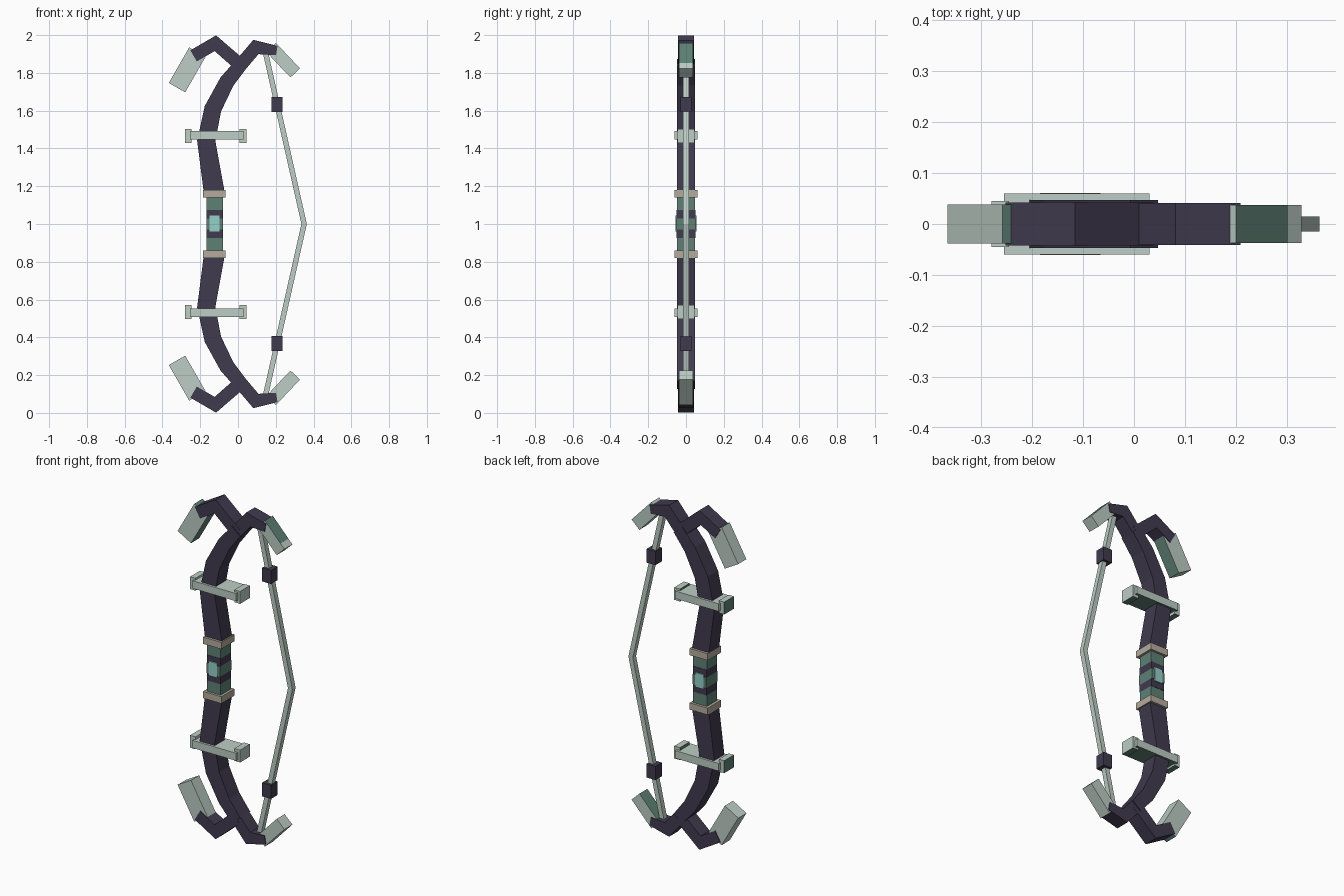
import bpy, bmesh
from mathutils import Vector

if "Cube" in bpy.data.objects:
    bpy.data.objects.remove(bpy.data.objects["Cube"])


def material(name, rgb):
    m = bpy.data.materials.new(name)
    m.use_nodes = True
    m.diffuse_color = (*rgb, 1)
    m.node_tree.nodes["Principled BSDF"].inputs["Base Color"].default_value = (*rgb, 1)
    return m


DARK = material("dark_violet", (0.052, 0.043, 0.078))
PALE = material("pale_sage", (0.51, 0.61, 0.56))
GREEN = material("deep_green", (0.114, 0.22, 0.178))
TAN = material("warm_tan", (0.46, 0.41, 0.34))
CYAN = material("light_cyan", (0.30, 0.63, 0.59))


def finish(name, bm, mat, accent=None, rule=None):
    """Turn a bmesh into a flat shaded object; faces matching the rule get the accent."""
    bmesh.ops.recalc_face_normals(bm, faces=bm.faces)
    bm.normal_update()
    mesh = bpy.data.meshes.new(name)
    mesh.materials.append(mat)
    if accent:
        mesh.materials.append(accent)
        for f in bm.faces:
            f.material_index = int(rule(f.normal, f.calc_center_median()))
    bm.to_mesh(mesh)
    bm.free()
    ob = bpy.data.objects.new(name, mesh)
    bpy.context.collection.objects.link(ob)
    return ob


def box(name, x, z, half_y, mat, accent=None, rule=None):
    """Block spanning x and z ranges, centred in depth."""
    bm = bmesh.new()
    bmesh.ops.create_cube(bm, size=1)
    for v in bm.verts:
        v.co = (x[0] if v.co.x < 0 else x[1],
                half_y if v.co.y > 0 else -half_y,
                z[0] if v.co.z < 0 else z[1])
    return finish(name, bm, mat, accent, rule)


def beam(name, path, half_y, mat, accent=None, rule=None):
    """Rectangular bar with mitred corners along (x, z, width) points."""
    bm = bmesh.new()
    pts = [Vector(p[:2]) for p in path]
    rings = []
    for i, p in enumerate(pts):
        a = (p - pts[i - 1]).normalized() if i else None
        b = (pts[i + 1] - p).normalized() if i < len(pts) - 1 else None
        a, b = a or b, b or a
        t = (a + b).normalized()
        off = Vector((-t.y, t.x)) * path[i][2] / 2 / max(t.dot(a), 0.5)
        rings.append([bm.verts.new((p.x + s * off.x, y, p.y + s * off.y))
                      for s, y in ((1, -half_y), (1, half_y), (-1, half_y), (-1, -half_y))])
    for r, q in zip(rings, rings[1:]):
        for k in range(4):
            bm.faces.new((r[k], r[k - 1], q[k - 1], q[k]))
    bm.faces.new(rings[0])
    bm.faces.new(rings[-1])
    return finish(name, bm, mat, accent, rule)


def facing(x, z):
    d = Vector((x, 0, z)).normalized()
    return lambda n, c: n.dot(d) > 0.9


# Matching upper and lower halves, mirrored about mid height
for side, s in (("upper", 1), ("lower", -1)):
    def up(*path):
        return [(x, 1 + s * (z - 1), w) for x, z, w in path]

    def span(a, b):
        return sorted((1 + s * (a - 1), 1 + s * (b - 1)))

    # Curved limb, its recurved tip and the forward hook
    beam(side + "_limb", up((-0.125, 1.16, 0.11), (-0.168, 1.44, 0.095), (-0.133, 1.61, 0.09),
                            (-0.058, 1.755, 0.08), (0.02, 1.85, 0.07)), 0.047, DARK)
    beam(side + "_limb_tip", up((0.0, 1.826, 0.07), (0.095, 1.937, 0.07), (0.205, 1.918, 0.05)),
         0.041, DARK)
    beam(side + "_hook", up((0.015, 1.84, 0.07), (-0.12, 1.957, 0.068), (-0.235, 1.89, 0.068)),
         0.042, DARK)

    # Blades on the hook and on the tip
    left_green = facing(0.87, -0.5) if s > 0 else (lambda n, c: False)
    end_green = facing(0.5, 0.87 * s)
    beam(side + "_hook_blade", up((-0.323, 1.722, 0.1), (-0.215, 1.91, 0.1)), 0.038, PALE, GREEN,
         lambda n, c: left_green(n, c) or end_green(n, c))
    tip_green = facing(0.73 * s, 0.68)
    beam(side + "_tip_blade", up((0.175, 1.935, 0.07), (0.277, 1.827, 0.07), (0.303, 1.8, 0.07)),
         0.037, PALE, GREEN, lambda n, c: tip_green(n, c) and c.x < 0.28)

    # Crossbar with end caps
    box(side + "_crossbar", (-0.255, 0.03), span(1.447, 1.492), 0.06, PALE, GREEN, facing(0, -1))
    for end, x in (("front", (-0.28, -0.245)), ("rear", (0.008, 0.045))):
        box(f"{side}_crossbar_{end}_cap", x, span(1.43, 1.503), 0.045, PALE, GREEN,
            lambda n, c: n.z < -0.9 or n.x < -0.9)

    # Grip collar, outer grip wrap and dark ring
    box(side + "_collar", (-0.184, -0.066), span(1.14, 1.18), 0.061, TAN)
    box(side + "_grip_wrap", (-0.168, -0.08), span(1.075, 1.15), 0.047, GREEN)
    box(side + "_grip_ring", (-0.168, -0.08), span(1.03, 1.075), 0.049, DARK)

    # Block threaded on the string
    box(side + "_string_block", (0.178, 0.236), span(1.592, 1.672), 0.03, DARK)

# Grip centre with a bright inlay on both faces
box("grip_core", (-0.168, -0.08), (0.97, 1.03), 0.053, GREEN)
box("grip_inlay", (-0.152, -0.098), (0.96, 1.045), 0.056, CYAN)

# Drawn string
beam("string", [(0.145, 0.09, 0.028), (0.35, 1.0, 0.028), (0.145, 1.91, 0.028)], 0.015, PALE)
